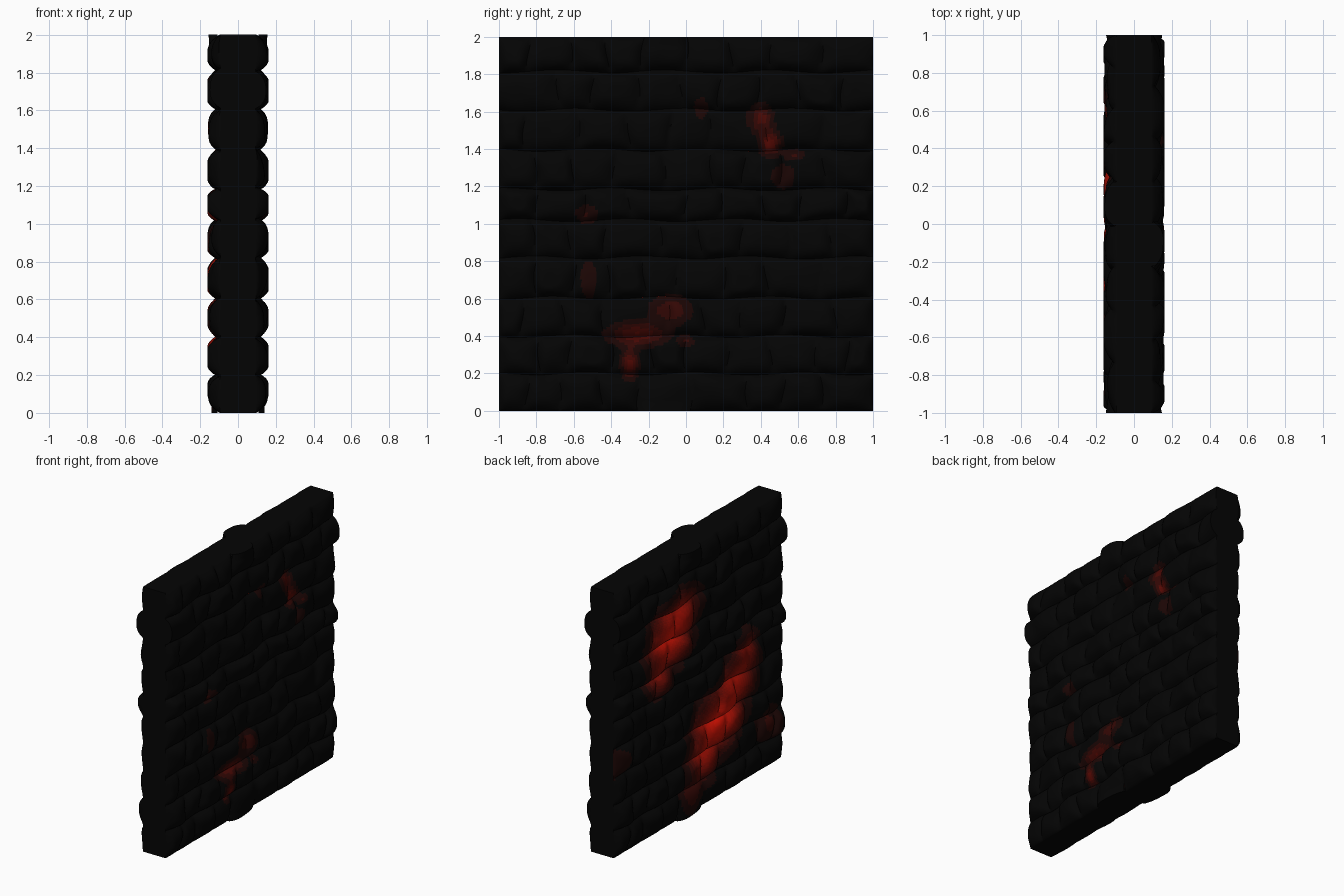
import bpy, bmesh, math, random

if "Cube" in bpy.data.objects:
    bpy.data.objects.remove(bpy.data.objects["Cube"])

CORE = 0.092      # half thickness of the slab at its border
N = 15            # cells per stone side
STEPS = 14        # glow colour steps

# Course heights, and the vertical joints in each course
levels = [0, .2, .4, .605, .82, 1.02, 1.185, 1.395, 1.61, 1.815, 2]
joints = [
    [-.85, -.68, -.45, -.25, .02, .33, .52, .72],
    [-.78, -.62, -.40, -.18, .0, .22, .45, .70, .86],
    [-.88, -.66, -.44, -.10, .09, .30, .52, .80],
    [-.80, -.60, -.42, -.22, -.04, .20, .43, .73],
    [-.82, -.62, -.43, -.14, .08, .30, .55, .78],
    [-.79, -.55, -.30, 0, .18, .42, .62, .85],
    [-.81, -.60, -.38, -.12, .14, .31, .50, .74],
    [-.86, -.58, -.30, -.08, .12, .44, .73],
    [-.68, -.50, -.26, -.02, .18, .38, .60, .84],
    [-.84, -.62, -.42, -.23, .0, .24, .46, .72],
]

# Ember patches: y, z, y radius, z radius, strength
embers = {
    1: [(.40, 1.56, .06, .07, .22), (.45, 1.43, .05, .06, .32), (.52, 1.25, .07, .07, .10),
        (.58, 1.37, .05, .03, .12), (-.30, .25, .04, .07, .30), (-.26, .41, .14, .06, .26),
        (-.08, .54, .10, .07, .18), (-.53, 1.05, .06, .05, .12), (-.52, .70, .05, .12, .09),
        (.08, 1.62, .04, .06, .10), (0, .37, .04, .03, .12)],
    -1: [(.38, 1.42, .20, .17, .90), (.22, 1.60, .18, .12, .40), (.52, 1.18, .12, .12, .35),
         (-.20, .58, .22, .17, .95), (-.03, .38, .15, .15, .5), (-.42, .80, .17, .14, .65),
         (-.54, 1.0, .10, .12, .4), (.12, .14, .10, .12, .15), (-.80, .34, .13, .14, .13),
         (1.0, .7, .15, .12, .10)],
}


def material(name, rgb):
    m = bpy.data.materials.new(name)
    m.diffuse_color = (*rgb, 1)
    m.use_nodes = True
    m.node_tree.nodes["Principled BSDF"].inputs["Base Color"].default_value = m.diffuse_color
    return m


# Charred stone, then rising steps of glow
mats = [material(f"ember_{i}", (.0012 + .85 * (i / STEPS) ** 1.7, .0012 + .006 * i / STEPS, .0012))
        for i in range(STEPS + 1)]


def glow(side, y, z):
    t = sum(a * math.exp(-((y - cy) / ry) ** 2 - ((z - cz) / rz) ** 2)
            for cy, cz, ry, rz, a in embers[side])
    return min(STEPS, int(t * STEPS + .4))


def finish(bm, name):
    me = bpy.data.meshes.new(name)
    bm.to_mesh(me)
    bm.free()
    for m in mats:
        me.materials.append(m)
    ob = bpy.data.objects.new(name, me)
    bpy.context.collection.objects.link(ob)
    return ob


def cushion(u, power):
    return 1 - abs(2 * u - 1) ** power


def border_fade(y, z):
    """0 at the wall border, 1 a short way inside, along each axis."""
    return min(1, (1 - abs(y)) * 8), min(1, (1 - abs(z - 1)) * 8)


def add_stone(bm, side, row, y0, y1, rng):
    """A pillow-shaped stone face; at the wall border it is closed back to the core."""
    z0, z1 = levels[row], levels[row + 1]
    amp = rng.uniform(.040, .062)
    ty, tz = rng.uniform(-.012, .012), rng.uniform(-.010, .010)
    first_i, last_i = (-1 if y0 <= -1 else 0), (N + 1 if y1 >= 1 else N)
    first_j, last_j = (-1 if row == 0 else 0), (N + 1 if row == 9 else N)
    grid = {}
    for i in range(first_i, last_i + 1):
        for j in range(first_j, last_j + 1):
            u, v = min(max(i / N, 0), 1), min(max(j / N, 0), 1)
            y, z = y0 + (y1 - y0) * u, z0 + (z1 - z0) * v
            fade_y, fade_z = border_fade(y, z)
            # side joints are shallow, course joints run deep
            py, pz = cushion(u, 3.2), cushion(v, 2.8)
            floor = .018
            if y0 <= -1 and u < .5 or y1 >= 1 and u > .5:
                floor = .055 if row == 8 else .008
            if row == 0 and v < .5 or row == 9 and v > .5:
                pz = max(pz, .9 if -.25 <= y0 and y1 <= .02 else .06)
            body = amp + ty * (2 * u - 1) + tz * (2 * v - 1)
            joint = .010 * fade_y * fade_z * (1 + math.sin(13 * y + 23 * levels[row + round(v)]))
            joint = .010 * fade_y * fade_z * (1 + math.sin(13 * y + 7 * z))
            h = CORE + joint + pz ** .85 * (floor + py * (body - floor)
                                            + .003 * math.sin(31 * y + 5 * row) * math.sin(27 * z))
            h = min(h, .162)
            if not (0 <= i <= N and 0 <= j <= N):
                h = CORE
            # wavy joints, straight at the wall border
            wy = y + .014 * fade_y * math.sin(17 * z + 9 * y)
            wz = z + .008 * fade_z * math.sin(11 * y + 5 * z)
            grid[i, j] = bm.verts.new((side * h, side * wy, wz))
    for i in range(first_i, last_i):
        for j in range(first_j, last_j):
            if i in (-1, N) and j in (-1, N):
                continue
            f = bm.faces.new([grid[i, j], grid[i + 1, j], grid[i + 1, j + 1], grid[i, j + 1]])
            c = f.calc_center_median()
            f.material_index = glow(side, c.y, c.z)


# Core: the top, bottom and end strips between the two stone faces
bm = bmesh.new()
bmesh.ops.create_cube(bm, size=1)
bm.normal_update()
bmesh.ops.delete(bm, geom=[f for f in bm.faces if abs(f.normal.x) > .5], context='FACES_ONLY')
for v in bm.verts:
    v.co = (v.co.x * 2 * CORE, v.co.y * 2, v.co.z * 2 + 1)
finish(bm, "wall_core")

# Stone courses; the far side is the near side turned by half a turn
for side, label in ((1, "right"), (-1, "left")):
    rng = random.Random(4)
    for row, cuts in enumerate(joints):
        bm = bmesh.new()
        ends = [-1] + cuts + [1]
        for y0, y1 in zip(ends, ends[1:]):
            add_stone(bm, side, row, y0, y1, rng)
        bmesh.ops.remove_doubles(bm, verts=bm.verts[:], dist=1e-5)
        ob = finish(bm, f"{label}_stone_course_{row + 1}")
        bpy.ops.object.select_all(action='DESELECT')
        ob.select_set(True)
        bpy.context.view_layer.objects.active = ob
        bpy.ops.object.shade_smooth_by_angle(angle=math.radians(60))
